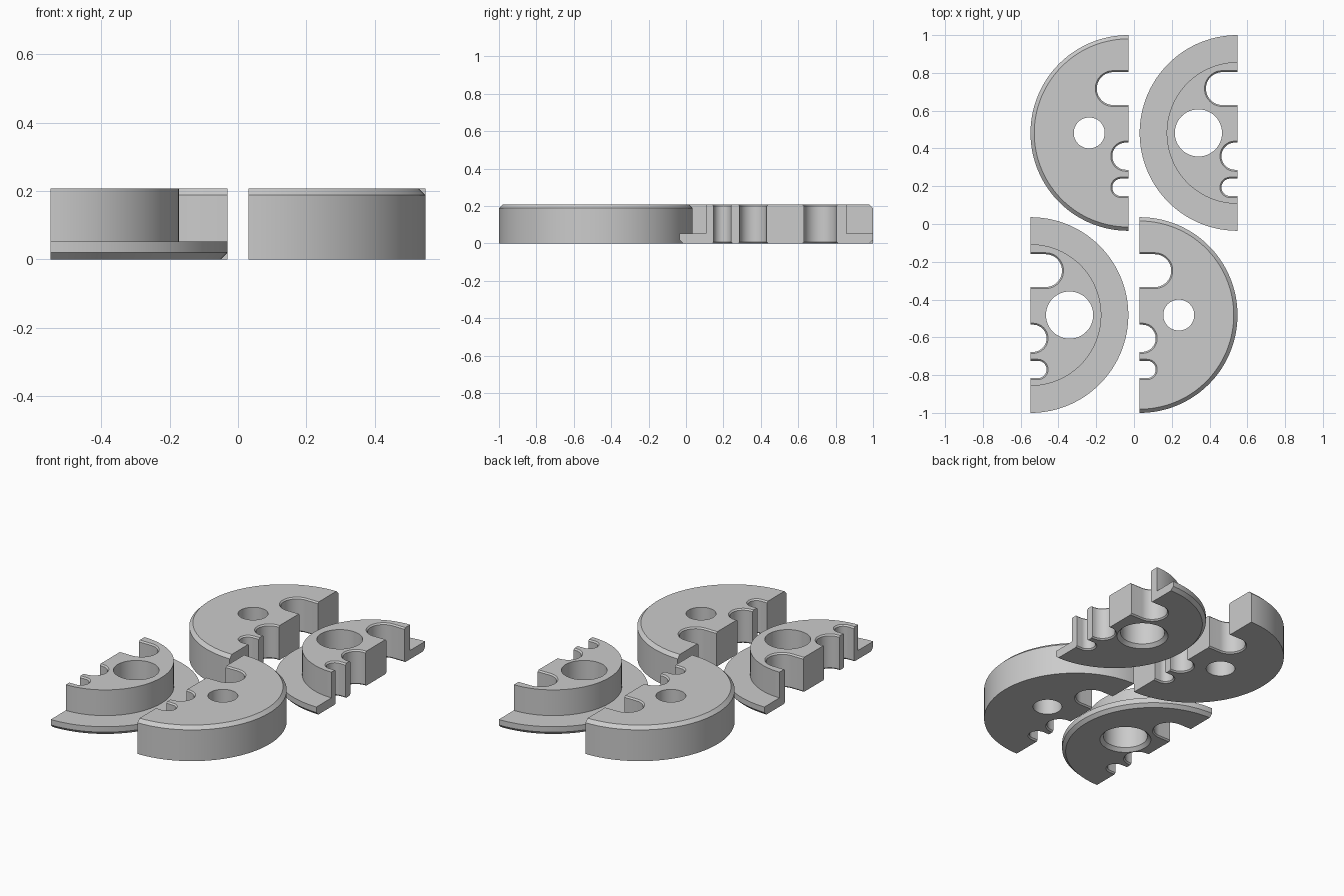
import bpy, bmesh, math

if "Cube" in bpy.data.objects:
    bpy.data.objects.remove(bpy.data.objects["Cube"])

H = 0.208      # overall height
R = 0.518      # outer radius of each half disc
C = 0.02       # rim chamfer
E = 0.008      # notch edge chamfer
SEG = 72

steel = bpy.data.materials.new("light grey")
steel.diffuse_color = (0.6, 0.6, 0.6, 1)
steel.use_nodes = True
steel.node_tree.nodes["Principled BSDF"].inputs["Base Color"].default_value = steel.diffuse_color


def to_object(bm, name, sign, ox, oy):
    """Place a local shape, mirrored in x when sign is -1."""
    for v in bm.verts:
        v.co.x = sign * v.co.x + ox
        v.co.y += oy
    bmesh.ops.recalc_face_normals(bm, faces=bm.faces[:])
    me = bpy.data.meshes.new(name)
    bm.to_mesh(me)
    bm.free()
    me.materials.append(steel)
    ob = bpy.data.objects.new(name, me)
    bpy.context.collection.objects.link(ob)
    return ob


def half_disc(profile):
    """Half turn of an (r, z) profile, flat side on x = 0."""
    bm = bmesh.new()
    rings = []
    for r, z in profile:
        rings.append([bm.verts.new((r * math.cos(a), r * math.sin(a), z))
                      for a in (math.pi * (i / SEG - 0.5) for i in range(SEG + 1))])
    for lo, hi in zip(rings, rings[1:]):
        for i in range(SEG):
            bm.faces.new((lo[i], lo[i + 1], hi[i + 1], hi[i]))
    bm.faces.new(rings[0][::-1])
    bm.faces.new(rings[-1])
    bm.faces.new([g[0] for g in rings] + [g[-1] for g in reversed(rings)])
    return bm


def loft(outlines):
    """Closed solid through matching (points, z) outlines."""
    bm = bmesh.new()
    rings = [[bm.verts.new((x, y, z)) for x, y in pts] for pts, z in outlines]
    n = len(rings[0])
    for lo, hi in zip(rings, rings[1:]):
        for i in range(n):
            j = (i + 1) % n
            bm.faces.new((lo[i], lo[j], hi[j], hi[i]))
    bm.faces.new(rings[0][::-1])
    bm.faces.new(rings[-1])
    return bm


def slot_outline(y, r, depth, grow):
    """Round-ended slot opening through the flat side."""
    cx, q = depth - r, r + grow
    pts = [(-0.06, y - q)]
    pts += [(cx + q * math.cos(a), y + q * math.sin(a))
            for a in (math.pi * (i / 24 - 0.5) for i in range(25))]
    return pts + [(-0.06, y + q)]


def circle(x, r):
    return [(x + r * math.cos(i * math.tau / 48), r * math.sin(i * math.tau / 48))
            for i in range(48)]


def notch(y, r, depth):
    grow = ((E + 0.01, -0.01), (0, E), (0, H - E), (E + 0.01, H + 0.01))
    return loft([(slot_outline(y, r, depth, g), z) for g, z in grow])


def bore(r, flare):
    if flare:   # countersunk underside
        steps = ((r + C + 0.01, -0.01), (r, C), (r, H + 0.01))
    else:
        steps = ((r, -0.01), (r, H + 0.01))
    return loft([(circle(0.207, q), z) for q, z in steps])


def build(name, profile, hole_r, flare, sign, ox, oy):
    body = to_object(half_disc(profile), name, sign, ox, oy)
    # bore plus large, medium and small edge notches
    shapes = [bore(hole_r, flare), notch(0.235, 0.087, 0.167),
              notch(-0.123, 0.072, 0.085), notch(-0.288, 0.046, 0.085)]
    cutters = [to_object(s, "cutter", sign, ox, oy) for s in shapes]
    for c in cutters:
        c.hide_render = True
        m = body.modifiers.new("cut", 'BOOLEAN')
        m.operation, m.solver, m.object = 'DIFFERENCE', 'EXACT', c
    bpy.context.view_layer.update()
    dg = bpy.context.evaluated_depsgraph_get()
    me = bpy.data.meshes.new_from_object(body.evaluated_get(dg))
    body.modifiers.clear()
    body.data = me
    for c in cutters:
        bpy.data.objects.remove(c)
    bpy.ops.object.select_all(action='DESELECT')
    body.select_set(True)
    bpy.context.view_layer.objects.active = body
    bpy.ops.object.shade_smooth_by_angle()


# thick half with chamfered top rim; stepped half with flange and raised boss
thick = [(R, 0), (R, H - C), (R - C, H)]
stepped = [(R - C, 0), (R, C), (R, 0.053), (0.375, 0.053), (0.375, H)]

for side, s in (("front", 1), ("back", -1)):
    build(side + "_thick_half", thick, 0.082, False, s, s * 0.03, -s * 0.482)
    build(side + "_flanged_half", stepped, 0.125, True, s, -s * 0.548, -s * 0.482)
